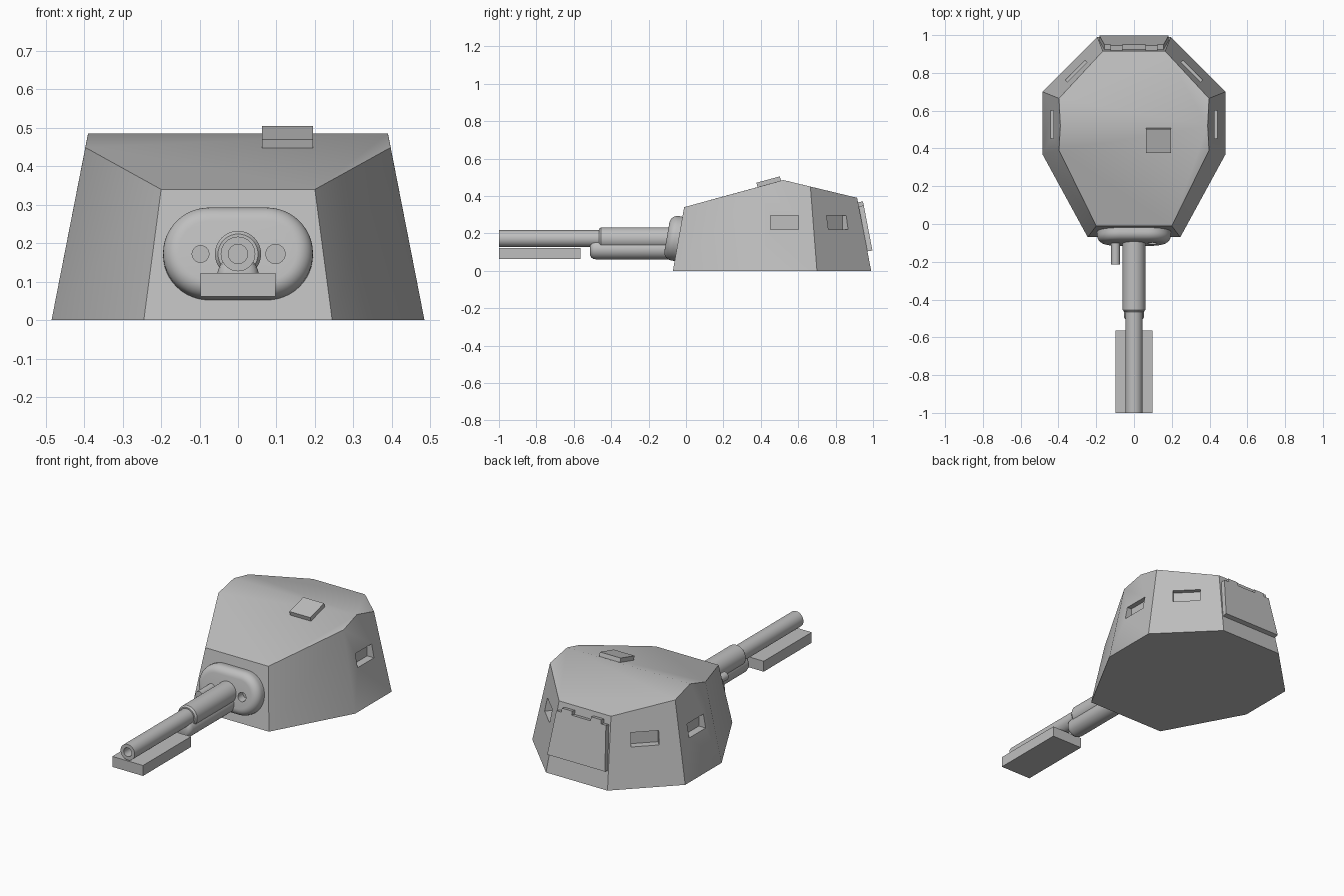
import bpy, bmesh
from math import radians, pi, cos, sin, atan2
from mathutils import Matrix, Vector

cube = bpy.data.objects.get("Cube")
if cube:
    bpy.data.objects.remove(cube, do_unlink=True)

# Single painted-steel colour
steel = bpy.data.materials.new("grey_steel")
steel.use_nodes = True
GREY = (0.52, 0.52, 0.52, 1)
steel.diffuse_color = GREY
steel.node_tree.nodes["Principled BSDF"].inputs["Base Color"].default_value = GREY


def finish(name, bm, matrix=Matrix()):
    """Turn a bmesh into a named object."""
    bmesh.ops.recalc_face_normals(bm, faces=bm.faces)
    bm.transform(matrix)
    mesh = bpy.data.meshes.new(name)
    bm.to_mesh(mesh)
    bm.free()
    mesh.materials.append(steel)
    obj = bpy.data.objects.new(name, mesh)
    bpy.context.collection.objects.link(obj)
    return obj


def select(obj):
    bpy.ops.object.select_all(action='DESELECT')
    obj.select_set(True)
    bpy.context.view_layer.objects.active = obj


def smooth(obj):
    select(obj)
    bpy.ops.object.shade_smooth_by_angle(angle=radians(31))


def box(name, size, matrix):
    bm = bmesh.new()
    bmesh.ops.create_cube(bm, size=1)
    return finish(name, bm, matrix @ Matrix.Diagonal((*size, 1)))


def prism(outline, depth):
    """Extrude an (x, z) outline along y by depth."""
    bm = bmesh.new()
    face = bm.faces.new([bm.verts.new((x, 0, z)) for x, z in outline])
    new = bmesh.ops.extrude_face_region(bm, geom=[face])["geom"]
    moved = [v for v in new if isinstance(v, bmesh.types.BMVert)]
    bmesh.ops.translate(bm, verts=moved, vec=(0, depth, 0))
    return bm, moved


def lathe(name, profile, x, z):
    """Spin a (radius, y) profile about an axis parallel to y."""
    bm = bmesh.new()
    verts = [bm.verts.new((r, y, 0)) for r, y in profile]
    edges = [bm.edges.new(pair) for pair in zip(verts, verts[1:])]
    bmesh.ops.spin(bm, geom=verts + edges, cent=(0, 0, 0), axis=(0, 1, 0),
                   angle=2 * pi, steps=40)
    bmesh.ops.remove_doubles(bm, verts=bm.verts, dist=0.0001)
    obj = finish(name, bm, Matrix.Translation((x, 0, z)))
    smooth(obj)
    return obj


def cut(obj, cutter):
    cutter.hide_render = True
    select(obj)
    mod = obj.modifiers.new("cut", 'BOOLEAN')
    mod.operation = 'DIFFERENCE'
    mod.solver = 'EXACT'
    mod.object = cutter
    bpy.ops.object.modifier_apply(modifier=mod.name)
    bpy.data.objects.remove(cutter, do_unlink=True)


# Turret shell: sloped walls under a ridged roof
half = [(.245, -.07, 0), (.485, .37, 0), (.485, .70, 0), (.195, .99, 0),
        (.2, -.01, .34), (.397, .39, .449), (.39, .52, .485),
        (.397, .665, .45), (.165, .915, .39)]
bm = bmesh.new()
for px, py, pz in half:
    for side in (-1, 1):
        bm.verts.new((side * px, py, pz))
bmesh.ops.convex_hull(bm, input=bm.verts)
bmesh.ops.dissolve_limit(bm, angle_limit=radians(4), verts=bm.verts, edges=bm.edges)
shell = finish("turret_shell", bm)

# Vision slots recessed into the side and rear quarter walls
for side in (-1, 1):
    for px, py, turn in ((.434, .527, 0), (.307, .81, pi / 4)):
        angle = turn if side > 0 else pi - turn
        place = (Matrix.Translation((side * px, py, .258))
                 @ Matrix.Rotation(angle, 4, 'Z') @ Matrix.Translation((.015, 0, 0)))
        cut(shell, box("slot_cutter", (.1, .148, .076), place))
smooth(shell)

# Gun mantlet: rounded stadium plate lying on the sloped front
outline = []
for i in range(50):
    k, end = i % 25, 1 if i < 25 else -1
    a = -pi / 2 + pi * k / 24
    outline.append((end * (.075 + .12 * cos(a)), end * .12 * sin(a)))
bm, front = prism(outline, -.065)
rim = [e for e in bm.edges if all(v in front for v in e.verts)]
bmesh.ops.bevel(bm, geom=rim, offset=.042, segments=7, profile=.5, affect='EDGES')
tilt = Matrix.Rotation(-atan2(.06, .34), 4, 'X')
mantlet = finish("gun_mantlet", bm, Matrix.Translation((0, -.038, .17)) @ tilt)

# Gun sight opening on the left of the mantlet
cut(mantlet, lathe("sight_cutter", [(0, -.2), (.025, -.2), (.025, -.06), (0, -.06)],
                   .0975, .172))
smooth(mantlet)

# Main gun: hollow barrel, sleeve and recoil cylinder below
lathe("gun_barrel", [(0, -.88), (.025, -.88), (.025, -1), (.045, -1),
                     (.045, -.05), (0, -.05)], 0, .172)
lathe("barrel_sleeve", [(0, -.465), (.052, -.465), (.06, -.455), (.06, -.05),
                        (0, -.05)], 0, .172)
lathe("recoil_cylinder", [(0, -.512), (.032, -.512), (.043, -.507), (.051, -.497),
                          (.054, -.482), (.054, -.05), (0, -.05)], 0, .115)

# Coaxial machine gun on the right of the mantlet
lathe("coaxial_gun", [(0, -.215), (.023, -.215), (.023, -.05), (0, -.05)], -.0975, .172)

# Flat counterweight under the barrel
box("barrel_counterweight", (.195, .435, .06), Matrix.Translation((0, -.7825, .092)))

# Small raised cover on the front roof slope
slope = Matrix.Rotation(atan2(.145, .53), 4, 'X')
box("roof_cover", (.132, .13, .03),
    Matrix.Translation((.129, .443, .473)) @ slope)

# Rear door with two hinge tabs along its top edge
right_half = [(.183, .105), (.157, .35), (.125, .35), (.125, .372), (.06, .372), (.06, .35)]
door_outline = right_half + [(-x, z) for x, z in reversed(right_half)]
bm, _ = prism(door_outline, .029)
lean = Matrix.Rotation(atan2(.075, .39), 4, 'X')
finish("rear_door", bm, Matrix.Translation((0, .988, 0)) @ lean)
